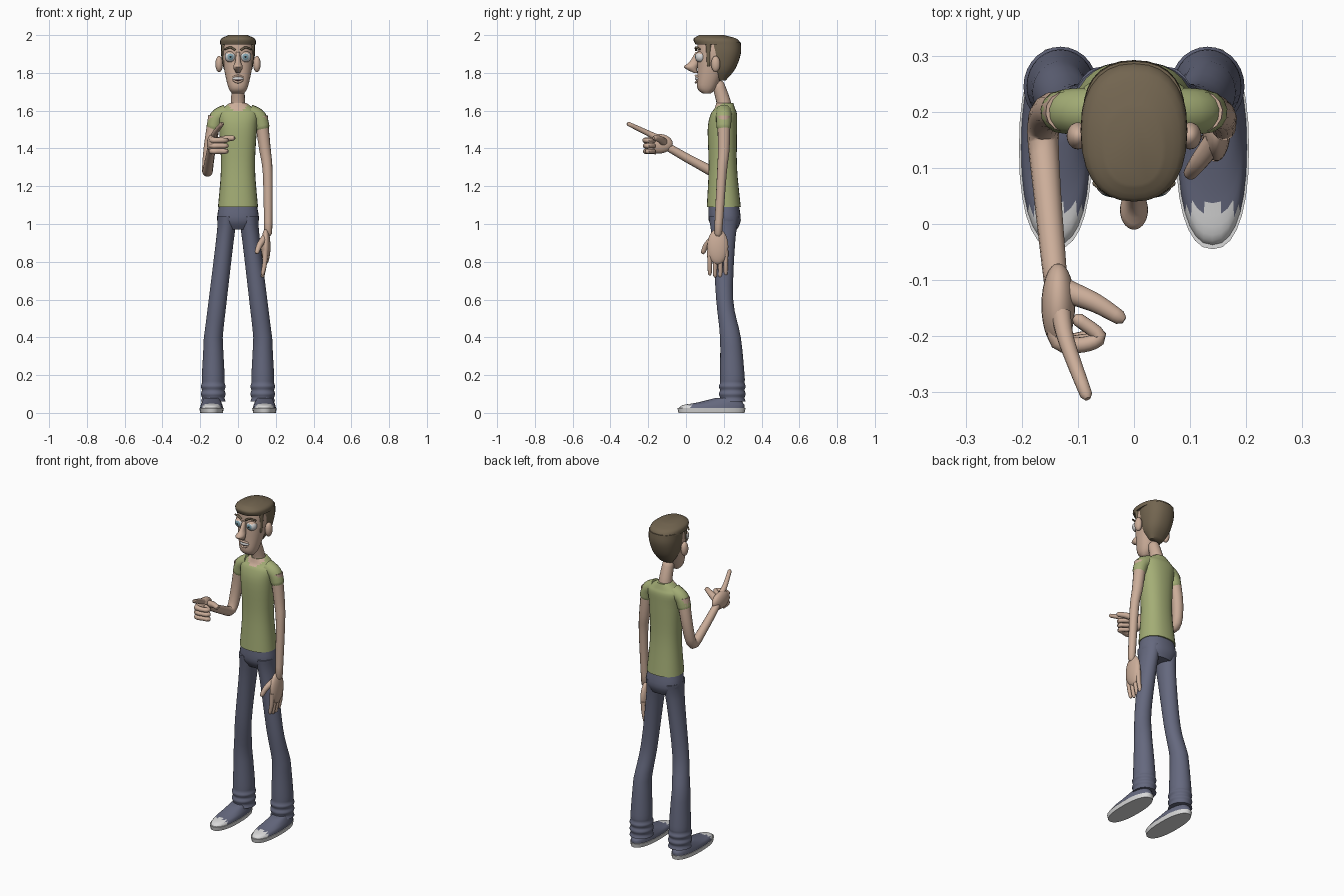
import bpy, bmesh, math
from mathutils import Vector, Matrix

if "Cube" in bpy.data.objects:
    bpy.data.objects.remove(bpy.data.objects["Cube"])


def material(name, red, green, blue):
    made_material = bpy.data.materials.new(name)
    made_material.use_nodes = True
    colour = (red, green, blue, 1)
    made_material.diffuse_color = colour
    shader = made_material.node_tree.nodes["Principled BSDF"]
    shader.inputs["Base Color"].default_value = colour
    return made_material


SKIN = material("skin", .6, .42, .32)
SHIRT = material("green shirt", .37, .42, .18)
DENIM = material("blue denim", .13, .14, .21)
HAIR = material("brown hair", .17, .13, .08)
WHITE = material("off white", .7, .7, .7)
IRIS = material("grey blue iris", .2, .34, .4)
DARK = material("dark pupil", .02, .02, .02)
MOUTH = material("mouth red", .2, .08, .07)

SIDES = {"left": 1, "right": -1}
model_parts = []


def finish(name, bm, materials, rule=None):
    """Turn a bmesh into an object; rule(face centre) picks the material index."""
    bmesh.ops.recalc_face_normals(bm, faces=bm.faces)
    if rule:
        for face in bm.faces:
            face.material_index = rule(face.calc_center_median())
    mesh = bpy.data.meshes.new(name)
    bm.to_mesh(mesh)
    bm.free()
    for mat in materials:
        mesh.materials.append(mat)
    part = bpy.data.objects.new(name, mesh)
    bpy.context.collection.objects.link(part)
    model_parts.append(part)


def spline(rows, steps=4):
    """Catmull-Rom interpolation of rows of equal length."""
    rows = [Vector(row) for row in rows]
    padded = [rows[0], *rows, rows[-1]]
    result = []
    for before, start, end, after in zip(padded, padded[1:], padded[2:], padded[3:]):
        for step in range(steps):
            t = step / steps
            leave, arrive = (end - before) / 2, (after - start) / 2
            ease = t * t * (3 - 2 * t)
            result.append(start.lerp(end, ease) + leave * t * (1 - t) ** 2 - arrive * t * t * (1 - t))
    return result + [rows[-1]]


def skin_rings(name, rings, materials, rule=None):
    """Bridge matching rings of points and close both ends."""
    bm = bmesh.new()
    loops = [[bm.verts.new(point) for point in ring] for ring in rings]
    for lower, upper in zip(loops, loops[1:]):
        for k in range(len(lower)):
            bm.faces.new((lower[k - 1], lower[k], upper[k], upper[k - 1]))
    bm.faces.new(loops[0])
    bm.faces.new(loops[-1])
    finish(name, bm, materials, rule)


def oval(centre, across, along, sides, power=2):
    """Superellipse ring around a centre."""
    ring = []
    for k in range(sides):
        angle = math.tau * k / sides
        c, s = (math.copysign(abs(w) ** (2 / power), w) for w in (math.cos(angle), math.sin(angle)))
        ring.append(centre + across * c + along * s)
    return ring


def stack(name, rows, materials, centre_x=None, rule=None, power=2.3):
    """Level rings from rows of height, front, back, half width; centre_x(height) shifts them."""
    rings = []
    for row in spline([row + (0,) * (4 - len(row)) for row in rows]):
        z, front, back, half_width = row
        x = centre_x(z) if centre_x else 0
        rings.append(oval(Vector((x, (front + back) / 2, z)), Vector((half_width, 0, 0)),
                          Vector((0, (back - front) / 2, 0)), 28, power))
    skin_rings(name, rings, materials, rule)


def limb(name, points, start_radius, end_radius, mat, side=1, sides=14):
    """Tapered tube through points, with a rounded far end; side mirrors it."""
    path = spline([(x * side, y, z) for x, y, z in points])
    tip = path[-1] + (path[-1] - path[-2]).normalized() * end_radius * .7
    last = len(path) - 1
    rings, along = [], None
    for i, point in enumerate(path):
        tangent = (path[min(i + 1, last)] - path[max(i - 1, 0)]).normalized()
        along = along or tangent.orthogonal()
        along = (along - tangent * along.dot(tangent)).normalized()
        across = along.cross(tangent)
        radius = start_radius + (end_radius - start_radius) * i / last
        rings.append(oval(point, across * radius, along * radius, sides))
    rings.append(oval(tip, across * radius * .5, along * radius * .5, sides))
    skin_rings(name, rings, [mat])


def ball(name, centre, size, materials, rule=None):
    """Ellipsoid with its poles at front and back."""
    bm = bmesh.new()
    bmesh.ops.create_uvsphere(bm, u_segments=24, v_segments=16, radius=1)
    place = Matrix.Translation(centre) @ Matrix.Diagonal((*size, 1)) @ Matrix.Rotation(math.pi / 2, 4, 'X')
    bmesh.ops.transform(bm, matrix=place, verts=bm.verts)
    finish(name, bm, materials, rule)


# Head, neck and hair
stack("head", [(1.69, .09, .13, .03), (1.72, .06, .16, .05), (1.8, .06, .2, .07),
               (1.9, .06, .25, .085), (1.97, .06, .26, .08)], [SKIN])
limb("neck", [(0, .2, 1.58), (0, .2, 1.64), (0, .17, 1.74)], .045, .032, SKIN)
stack("hair_back", [(1.76, .17, .21, .04), (1.82, .12, .26, .075), (1.9, .1, .29, .09),
                    (1.96, .1, .29, .09)], [HAIR])
stack("hair_top", [(1.95, .05, .29, .095), (1.98, .04, .27, .09), (2, .07, .2, .05)], [HAIR])

# Nose and mouth
stack("nose", [(1.91, .05, .07, .01), (1.86, .02, .07, .015), (1.83, -.01, .06, .025),
               (1.8, .04, .06, .01)], [SKIN], power=2)
ball("mouth", (0, .064, 1.77), (.03, .016, .013), [WHITE, MOUTH],
     lambda centre: 0 if centre.z > 1.765 else 1)
for name, height in (("upper_lip", 1.785), ("lower_lip", 1.75)):
    limb(name, [(-.035, .075, 1.77), (0, .052, height), (.035, .075, 1.77)], .006, .006, SKIN)


def eye_colour(eye):
    """Rings of pupil, iris and white, with lids above and below."""
    def rule(centre):
        direction = (centre - eye).normalized()
        if not -.8 < direction.z < .6:
            return 3
        return sum(-direction.y > limit for limit in (.83, .96))
    return rule


# Eyes, brows, sideburns and ears
for name, side in SIDES.items():
    eye = Vector((.04 * side, .078, 1.885))
    ball(name + "_eye", eye, (.03, .03, .03), [WHITE, IRIS, DARK, SKIN], eye_colour(eye))
    limb(name + "_brow", [(.015, .053, 1.92), (.04, .053, 1.935), (.07, .073, 1.925)],
         .006, .005, HAIR, side)
    limb(name + "_sideburn", [(.073, .12, 1.95), (.07, .12, 1.84)], .016, .01, HAIR, side)
    ball(name + "_ear", (.1 * side, .157, 1.847), (.02, .024, .043), [SKIN])


def neckline(centre):
    """Skin inside the small V at the front of the collar."""
    in_notch = centre.z > 1.6 and abs(centre.x) < (centre.z - 1.59) * 1.3
    return 1 if in_notch and centre.y < .19 else 0


def leg_centre(height):
    """The leg slants outwards down to the shin, then hangs straight."""
    return max(.06, .131 - max(0, height - .4) * .12)


# Shirt and seat of the jeans
stack("shirt", [(1.09, .11, .29, .106), (1.3, .12, .27, .09), (1.5, .115, .27, .1), (1.58, .13, .27, .107),
                (1.61, .15, .26, .085), (1.64, .16, .25, .045)], [SHIRT, SKIN], rule=neckline)
stack("jeans_seat", [(1.1, .12, .28, .1), (1.02, .12, .29, .11), (.97, .15, .27, .08)], [DENIM])

# Sleeves, jeans legs with folded hems, and shoes
for name, side in SIDES.items():
    limb(name + "_sleeve", [(.06, .2, 1.59), (.11, .2, 1.565), (.13, .2, 1.51)],
         .045, .038, SHIRT, side)
    leg = [(1.04, .12, .28, .05), (.9, .14, .26, .047), (.6, .16, .25, .048),
           (.4, .18, .29, .05), (.2, .18, .31, .06)]
    for fold in range(6):
        bulge = .006 * (fold % 2)
        leg.append((.16 - .02 * fold, .18 - bulge, .31 + bulge, .06 + bulge))
    stack(name + "_jeans_leg", leg, [DENIM], lambda z: side * leg_centre(z), power=2)
    stack(name + "_shoe_sole", [(0, -.04, .31, .06), (.025, -.045, .315, .065)], [WHITE],
          lambda z: side * .14)
    stack(name + "_shoe", [(.02, -.04, .31, .062), (.04, -.02, .31, .058), (.055, .06, .3, .052),
                           (.08, .16, .29, .04)], [DENIM, WHITE], lambda z: side * .14,
          lambda centre: 1 if centre.y < .03 else 0)

# Hanging left arm and hand
limb("left_arm", [(.122, .2, 1.57), (.142, .2, 1.4), (.157, .19, 1.27), (.16, .17, .95)],
     .036, .021, SKIN)
ball("left_palm", (.147, .168, .88), (.025, .056, .095), [SKIN])
for finger in range(4):
    y = .126 + .028 * finger
    end = .72 + .01 * abs(finger - 1.5)
    limb("left_finger_" + "abcd"[finger], [(.145, y, .86), (.141, y, .79), (.13, y, end)],
         .015, .01, SKIN)
limb("left_thumb", [(.145, .15, .93), (.115, .11, .89), (.1, .09, .85)], .02, .012, SKIN)

# Bent right arm and pointing hand
limb("right_arm", [(-.122, .2, 1.57), (-.15, .2, 1.4), (-.162, .165, 1.28), (-.155, .06, 1.32),
                   (-.14, -.1, 1.41)], .036, .021, SKIN)
ball("right_palm", (-.135, -.145, 1.425), (.03, .075, .052), [SKIN])
limb("right_index_finger", [(-.13, -.16, 1.46), (-.12, -.21, 1.485), (-.085, -.305, 1.53)],
     .018, .011, SKIN)
for finger in range(3):
    z = 1.443 - .029 * finger
    tuck = .005 * finger
    limb("right_curled_finger_" + "abc"[finger],
         [(-.14, -.16, z), (-.135, -.21, z), (-.09, -.215 + tuck, z), (-.062, -.2, z), (-.1, -.17, z)],
         .016, .012, SKIN)
limb("right_thumb", [(-.12, -.12, 1.435), (-.07, -.14, 1.45), (-.025, -.167, 1.455)],
     .022, .013, SKIN)

# Smooth shading with sharp edges kept
bpy.ops.object.select_all(action='DESELECT')
for part in model_parts:
    part.select_set(True)
bpy.context.view_layer.objects.active = model_parts[0]
bpy.ops.object.shade_smooth_by_angle(angle=math.radians(50))
